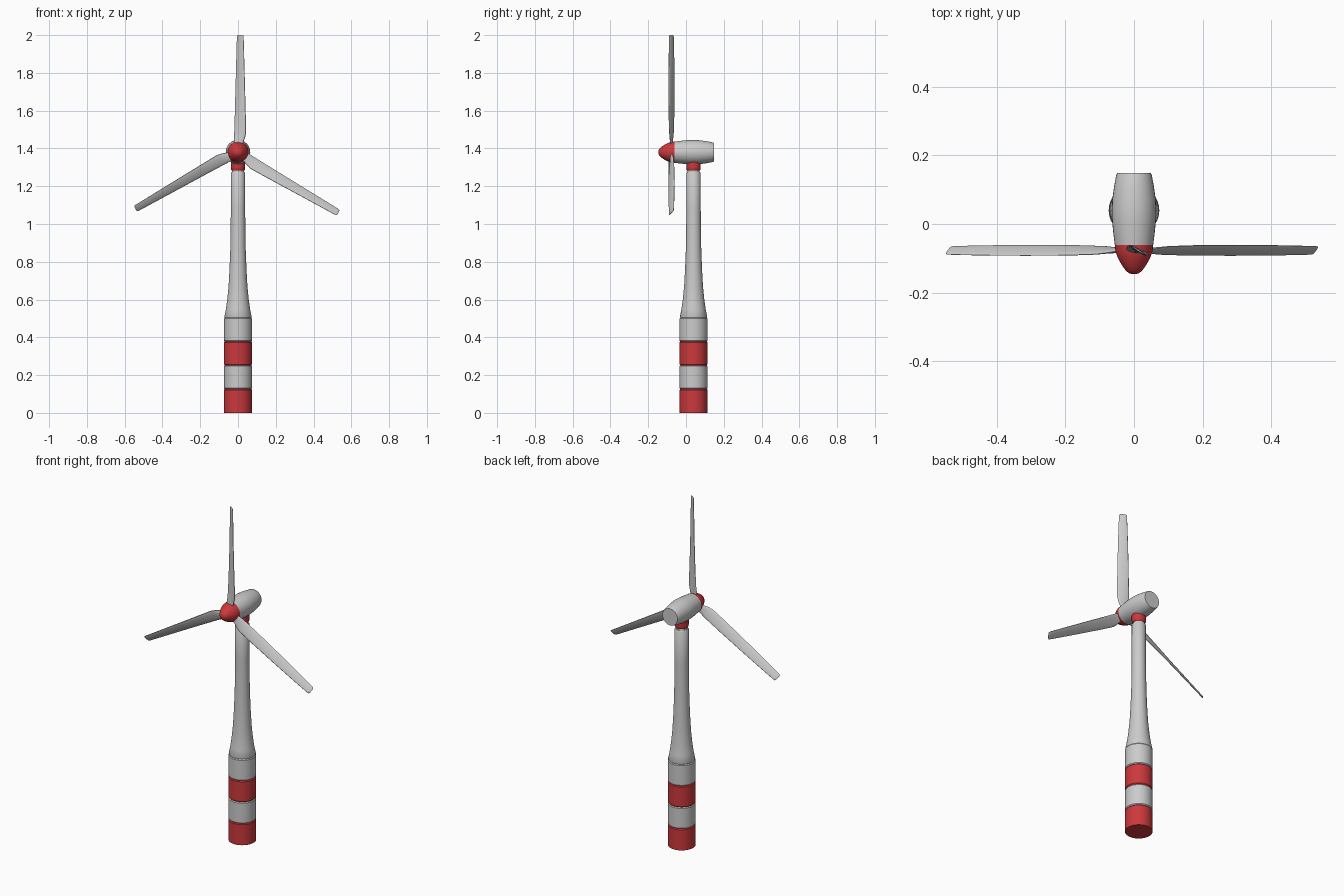
import bpy, bmesh
from math import sin, cos, pi, radians
from mathutils import Matrix, Vector

if "Cube" in bpy.data.objects:
    bpy.data.objects.remove(bpy.data.objects["Cube"])

red = bpy.data.materials.new("red_paint")
red.diffuse_color = (0.6, 0.04, 0.045, 1)
red.use_nodes = True
red.node_tree.nodes["Principled BSDF"].inputs["Base Color"].default_value = red.diffuse_color
TOWER_Y, HUB_Z, BLADE_Y = 0.04, 1.38, -0.077


def skin(name, rings, mat=None):
    """Bridge a list of equal-sized rings and cap both ends."""
    bm = bmesh.new()
    loops = [[bm.verts.new(p) for p in ring] for ring in rings]
    n = len(loops[0])
    for a, b in zip(loops, loops[1:]):
        for i in range(n):
            j = (i + 1) % n
            bm.faces.new((a[i], a[j], b[j], b[i]))
    bm.faces.new(loops[0][::-1])
    bm.faces.new(loops[-1])
    bmesh.ops.recalc_face_normals(bm, faces=bm.faces[:])
    me = bpy.data.meshes.new(name)
    bm.to_mesh(me)
    bm.free()
    ob = bpy.data.objects.new(name, me)
    bpy.context.collection.objects.link(ob)
    if mat:
        me.materials.append(mat)
    bpy.ops.object.select_all(action='DESELECT')
    ob.select_set(True)
    bpy.context.view_layer.objects.active = ob
    bpy.ops.object.shade_smooth_by_angle(angle=radians(35))
    return ob


def lathe(name, profile, mat=None, axis='Z', n=32):
    """Profile of (radius, position) turned about the tower or rotor axis."""
    rings = []
    for r, h in profile:
        ring = []
        for i in range(n):
            c, s = r * cos(2 * pi * i / n), r * sin(2 * pi * i / n)
            ring.append((c, TOWER_Y + s, h) if axis == 'Z' else (c, h, HUB_Z + s))
        rings.append(ring)
    return skin(name, rings, mat)


# Striped tower base
for i in range(4):
    z0, z1 = i * 0.126, (i + 1) * 0.126
    b = 0.005
    low = [(0.074, z0)] if i == 0 else [(0.070, z0), (0.074, z0 + b)]
    lathe(f"base_band_{i + 1}", low + [(0.074, z1 - b), (0.070, z1)],
          red if i % 2 == 0 else None)

# Tapering tower
lathe("tower", [(0.070, 0.504), (0.072, 0.509), (0.064, 0.55), (0.057, 0.60),
                (0.050, 0.67), (0.045, 0.76), (0.041, 0.86), (0.039, 0.96),
                (0.038, 1.08), (0.038, 1.268), (0.034, 1.274)])

# Yaw bearing
lathe("bearing_core", [(0.031, 1.27), (0.031, 1.30)])
lathe("yaw_bearing", [(0.032, 1.282), (0.037, 1.288), (0.038, 1.30),
                      (0.038, 1.34)], red)

# Nacelle
lathe("nacelle", [(0.056, -0.062), (0.060, -0.03), (0.064, 0.01), (0.065, 0.04),
                  (0.063, 0.075), (0.058, 0.11), (0.052, 0.142), (0.049, 0.149)],
      axis='Y')

# Nose cone
lathe("hub_nose", [(0.056, -0.062), (0.054, -0.08), (0.049, -0.095), (0.042, -0.109),
                   (0.033, -0.124), (0.024, -0.136), (0.014, -0.144),
                   (0.006, -0.146)], red, 'Y')

# Blades: span, leading edge, trailing edge, pitch offset, half thickness
SECTIONS = [(0.03, -0.022, 0.024, 0.002, 0.007), (0.055, -0.022, 0.029, 0.004, 0.007),
            (0.08, -0.021, 0.038, 0.008, 0.006), (0.105, -0.020, 0.043, 0.011, 0.006),
            (0.2, -0.017, 0.041, 0.014, 0.006), (0.35, -0.013, 0.037, 0.015, 0.005),
            (0.5, -0.009, 0.033, 0.014, 0.005), (0.608, -0.006, 0.030, 0.012, 0.004),
            (0.617, -0.004, 0.028, 0.011, 0.004), (0.62, 0.000, 0.024, 0.008, 0.002)]
for k in range(3):
    turn = Matrix.Rotation(k * 2 * pi / 3, 3, 'Y')
    rings = []
    for r, lead, trail, dy, t in SECTIONS:
        ring = []
        for i in range(16):
            c, s = cos(i * pi / 8), sin(i * pi / 8)
            x = (lead + trail) / 2 + c * (trail - lead) / 2
            ring.append(turn @ Vector((x, -c * dy + s * t, r))
                        + Vector((0, BLADE_Y, HUB_Z)))
        rings.append(ring)
    skin(f"blade_{k + 1}", rings)
